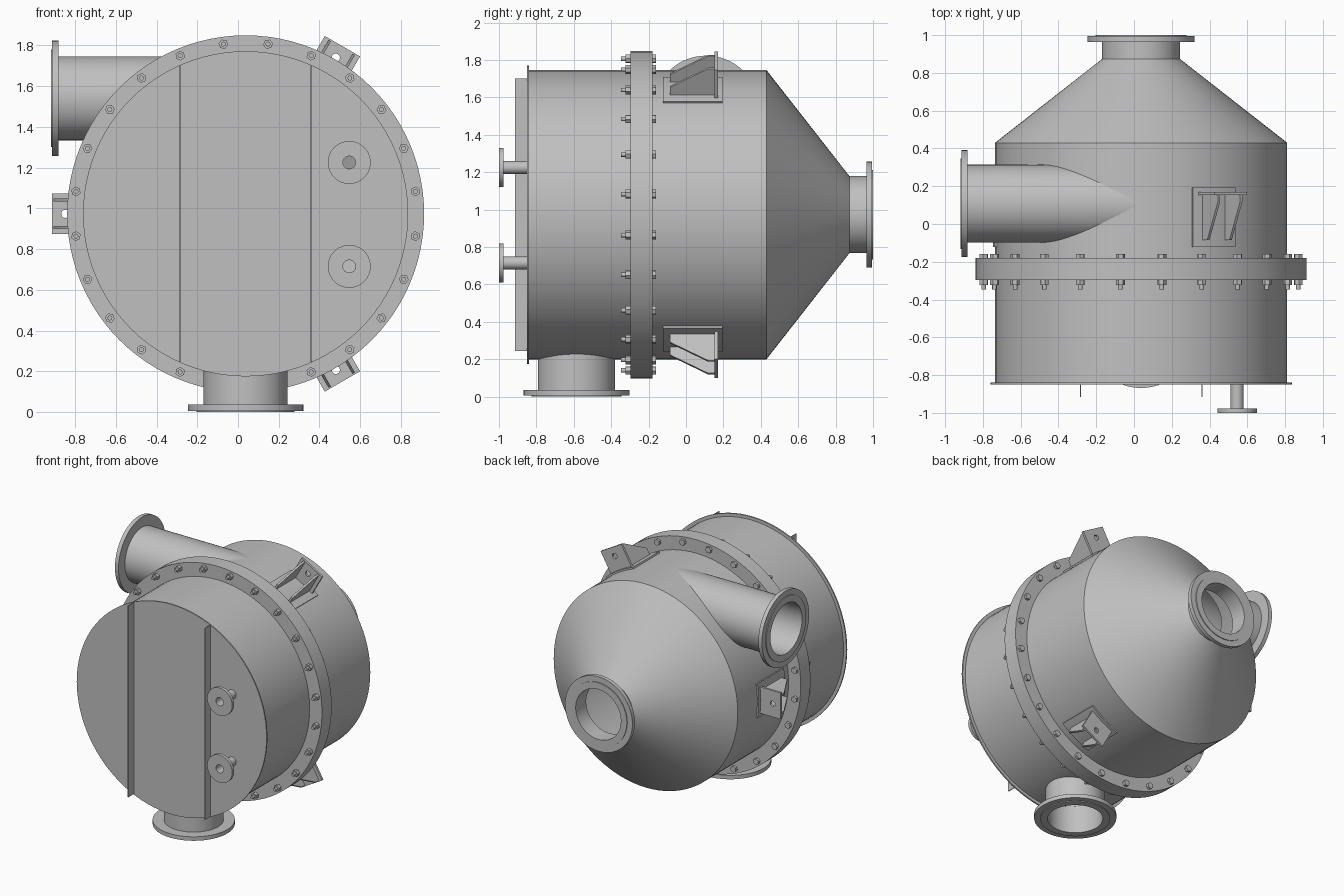
import bpy, bmesh
from math import pi, cos, sin, radians
from mathutils import Vector, Matrix

if "Cube" in bpy.data.objects:
    bpy.data.objects.remove(bpy.data.objects["Cube"], do_unlink=True)

CENTRE = Vector((0.0375, 0, 0.973))   # vessel axis runs along y
SHELL_R = 0.7735
SEGMENTS = 96

steel = bpy.data.materials.new("plain_grey_steel")
steel.use_nodes = True
GREY = (0.53, 0.53, 0.53, 1)
steel.diffuse_color = GREY
steel.node_tree.nodes["Principled BSDF"].inputs["Base Color"].default_value = GREY


def finish(name, bm, matrix):
    bmesh.ops.recalc_face_normals(bm, faces=bm.faces[:])
    mesh = bpy.data.meshes.new(name)
    bm.to_mesh(mesh)
    bm.free()
    mesh.transform(matrix)
    mesh.materials.append(steel)
    obj = bpy.data.objects.new(name, mesh)
    bpy.context.collection.objects.link(obj)
    return obj


def aim(origin, direction):
    rotation = Vector(direction).to_track_quat('Z', 'Y').to_matrix().to_4x4()
    return Matrix.Translation(origin) @ rotation


def lathe(name, profile, matrix, half_arc=None):
    """Turn a closed (radius, height) outline around local z."""
    bm = bmesh.new()
    full = half_arc is None
    steps = SEGMENTS if full else 12
    rings = []
    for i in range(steps if full else steps + 1):
        a = 2 * pi * i / steps if full else half_arc * (2 * i / steps - 1)
        rings.append([bm.verts.new((r * cos(a), r * sin(a), h)) for r, h in profile])
    n = len(profile)
    for i in range(steps):
        a, b = rings[i], rings[(i + 1) % len(rings)]
        for j in range(n):
            k = (j + 1) % n
            bm.faces.new((a[j], b[j], b[k], a[k]))
    if not full:
        bm.faces.new(rings[0])
        bm.faces.new(rings[-1])
    return finish(name, bm, matrix)


def add_cylinder(bm, radius, low, high, sides):
    bmesh.ops.create_cone(bm, cap_ends=True, segments=sides, radius1=radius, radius2=radius,
                          depth=high - low, matrix=Matrix.Translation((0, 0, (low + high) / 2)))


def cylinder(name, radius, low, high, matrix, sides=SEGMENTS):
    bm = bmesh.new()
    add_cylinder(bm, radius, low, high, sides)
    return finish(name, bm, matrix)


def prism(name, outline, matrix, low, high):
    """Extrude an outline lying in local x/z along local y."""
    bm = bmesh.new()
    face = bm.faces.new([bm.verts.new((x, low, z)) for x, z in outline])
    moved = bmesh.ops.extrude_face_region(bm, geom=[face])["geom"]
    bmesh.ops.translate(bm, vec=(0, high - low, 0),
                        verts=[v for v in moved if isinstance(v, bmesh.types.BMVert)])
    return finish(name, bm, matrix)


def cut(obj, cutter):
    cutter.hide_render = True
    mod = obj.modifiers.new("opening", 'BOOLEAN')
    mod.operation, mod.solver, mod.object = 'DIFFERENCE', 'EXACT', cutter
    bpy.context.view_layer.objects.active = obj
    bpy.ops.object.modifier_apply(modifier=mod.name)
    bpy.data.objects.remove(cutter, do_unlink=True)


def nozzle(name, face, inward, length, bore=0.19, pipe=0.206, flange=0.283,
           thick=0.036, raised=0.24, lip=0.006):
    """Flanged pipe starting at its outer face and running inward."""
    return lathe(name, [(bore, 0), (raised, 0), (raised, lip), (flange, lip),
                        (flange, thick), (pipe, thick), (pipe, length), (bore, length)],
                 aim(face, inward))


axis = aim(CENTRE, (0, 1, 0))

# Hollow vessel body with rear cone
shell = lathe("vessel_shell", [(SHELL_R, -0.84), (SHELL_R, 0.43), (0.206, 0.874),
                               (0.19, 0.874), (0.758, 0.424), (0.758, -0.84)], axis)
lathe("body_flange", [(0.765, -0.297), (0.876, -0.297), (0.876, -0.18), (0.765, -0.18)], axis)

# Large pipe connections, trimmed where they meet the body
INLET, OUTLET = Vector((-0.918, 0.108, 1.54)), Vector((CENTRE.x, -0.585, 0))
nozzle("rear_neck", CENTRE + Vector((0, 1, 0)), (0, -1, 0), 0.126)
inlet = nozzle("side_inlet", INLET, (1, 0, 0), 0.95)
outlet = nozzle("bottom_outlet", OUTLET, (0, 0, 1), 0.3)
for pipe in (inlet, outlet):
    cut(pipe, cylinder("body_space", SHELL_R - 0.006, -0.835, 0.42, axis))
cut(shell, cylinder("inlet_bore", 0.187, 0, 0.92, aim(INLET, (1, 0, 0))))
cut(shell, cylinder("outlet_bore", 0.188, 0, 0.4, aim(OUTLET, (0, 0, 1))))

# Front cover with two small nozzles and two stiffening fins
cover = cylinder("front_cover", 0.798, -0.85, -0.84, axis)
for label, z in (("upper", 1.225), ("lower", 0.715)):
    face = Vector((0.546, -1, z))
    cut(cover, cylinder("nozzle_bore", 0.031, 0, 0.3, aim(face, (0, 1, 0)), 32))
    nozzle(label + "_front_nozzle", face, (0, 1, 0), 0.15, bore=0.031, pipe=0.034,
           flange=0.105, thick=0.024, raised=0.08, lip=0)
for label, x in (("right", -0.284), ("left", 0.36)):
    half = (0.798 ** 2 - (x - CENTRE.x) ** 2) ** 0.5 - 0.002
    low, high = CENTRE.z - half, CENTRE.z + half
    fin = Matrix.Translation((x, 0, 0)) @ Matrix.Rotation(pi / 2, 4, 'Z')
    prism(label + "_cover_fin", [(-0.915, low), (-0.849, low), (-0.849, high), (-0.915, high)],
          fin, -0.003, 0.003)

# Bolts around the body flange
bm = bmesh.new()
add_cylinder(bm, 0.012, -0.347, -0.17, 16)
add_cylinder(bm, 0.024, -0.324, -0.296, 6)
add_cylinder(bm, 0.024, -0.181, -0.16, 6)
bolt = finish("flange_bolt", bm, Matrix())
COUNT = 24
for i in range(COUNT):
    obj = bolt if i == 0 else bolt.copy()
    if i:
        bpy.context.collection.objects.link(obj)
    a = 2 * pi * (i + 0.5) / COUNT
    spot = CENTRE + 0.84 * Vector((cos(a), 0, sin(a)))
    obj.matrix_world = aim(spot, (0, 1, 0)) @ Matrix.Rotation(a, 4, 'Z')

# Three support lugs: local x is radial, y tangential, z along the vessel
for label, degrees in (("upper", 60), ("side", 180), ("lower", 300)):
    a = radians(degrees)
    radial, along = Vector((cos(a), 0, sin(a))), Vector((0, 1, 0))
    frame = Matrix((radial, along.cross(radial), along)).transposed().to_4x4()
    frame = Matrix.Translation(CENTRE) @ frame
    lathe(label + "_lug_pad", [(0.765, -0.123), (0.785, -0.123), (0.785, 0.194), (0.765, 0.194)],
          frame, half_arc=0.167)
    plate = prism(label + "_lug_plate", [(0.775, 0.153), (0.95, 0.153), (0.95, 0.17), (0.775, 0.17)],
                  frame, -0.1, 0.1)
    cut(plate, cylinder("lug_hole", 0.02, 0.1, 0.2,
                        frame @ Matrix.Translation((0.885, 0, 0)), 24))
    for side in (-1, 1):
        prism(label + "_lug_gusset", [(0.776, 0.154), (0.943, 0.154), (0.943, 0.118),
                                      (0.83, -0.085), (0.776, -0.085)],
              frame, side * 0.068 - 0.007, side * 0.068 + 0.007)

# Smooth round surfaces, keep edges crisp
bpy.ops.object.select_all(action='DESELECT')
for obj in bpy.context.collection.objects:
    if obj.type == 'MESH' and steel.name in obj.data.materials:
        obj.select_set(True)
        bpy.context.view_layer.objects.active = obj
bpy.ops.object.shade_smooth_by_angle(angle=radians(30))
